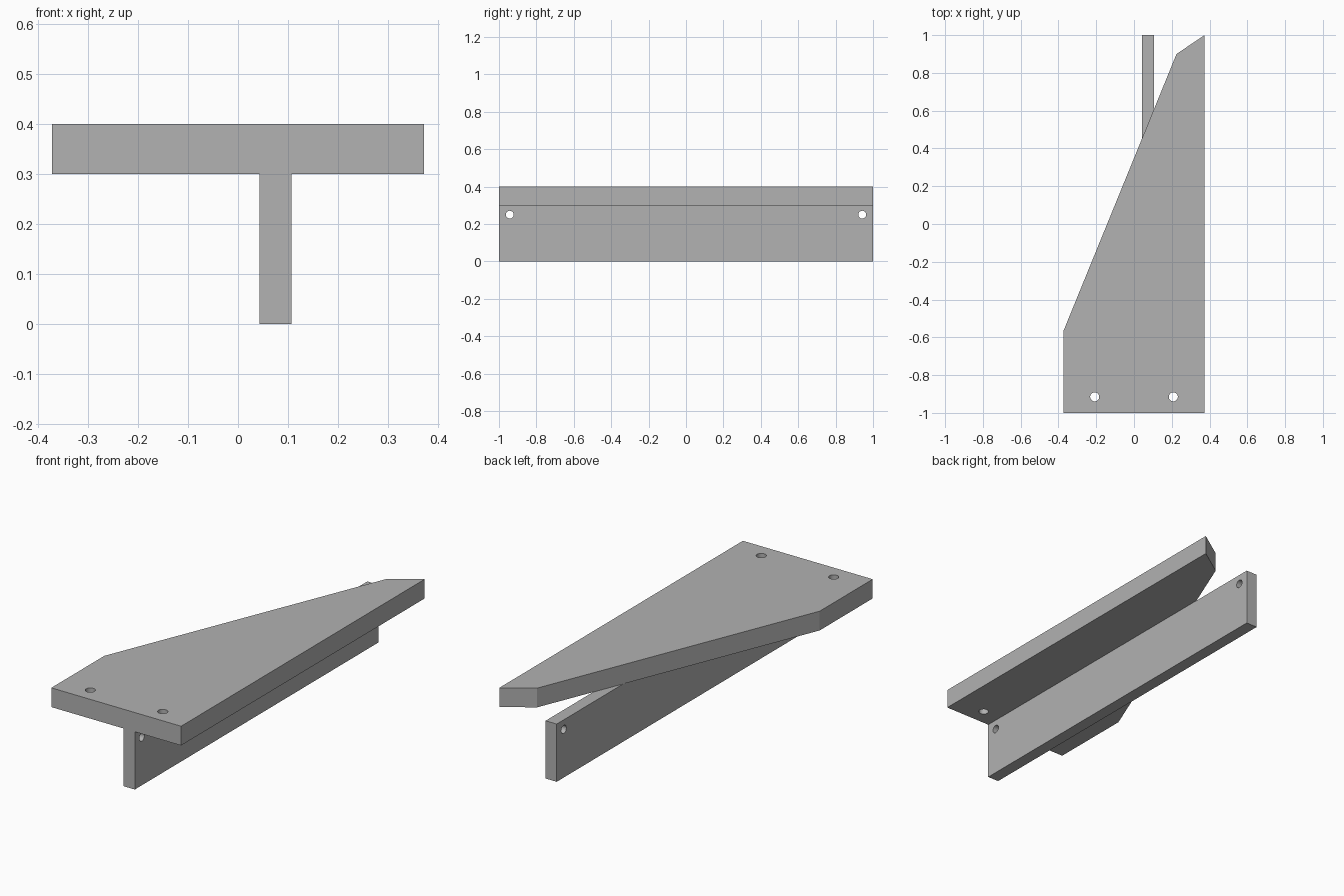
import bpy
import bmesh
from math import pi
from mathutils import Matrix, Vector

cube = bpy.data.objects.get("Cube")
if cube:
    bpy.data.objects.remove(cube, do_unlink=True)

grey = bpy.data.materials.new("plain grey")
grey.use_nodes = True
colour = (0.445, 0.445, 0.445, 1)
grey.diffuse_color = colour
grey.node_tree.nodes["Principled BSDF"].inputs["Base Color"].default_value = colour


def make_object(name, bm):
    bmesh.ops.recalc_face_normals(bm, faces=bm.faces)
    mesh = bpy.data.meshes.new(name)
    bm.to_mesh(mesh)
    bm.free()
    mesh.materials.append(grey)
    obj = bpy.data.objects.new(name, mesh)
    bpy.context.collection.objects.link(obj)
    return obj


def prism(name, outline, bottom, top):
    """Extrude a plan outline upwards."""
    bm = bmesh.new()
    face = bm.faces.new([bm.verts.new((x, y, bottom)) for x, y in outline])
    result = bmesh.ops.extrude_face_region(bm, geom=[face])
    verts = [v for v in result["geom"] if isinstance(v, bmesh.types.BMVert)]
    bmesh.ops.translate(bm, verts=verts, vec=(0, 0, top - bottom))
    return make_object(name, bm)


def drill(obj, centres, radius, rotation):
    """Cut round through holes at the given centres."""
    bm = bmesh.new()
    for centre in centres:
        bmesh.ops.create_cone(bm, cap_ends=True, segments=32, radius1=radius,
                              radius2=radius, depth=0.3,
                              matrix=Matrix.Translation(Vector(centre)) @ rotation)
    cutter = make_object(obj.name + "_hole_cutter", bm)
    cutter.hide_render = True
    mod = obj.modifiers.new("holes", "BOOLEAN")
    mod.operation = "DIFFERENCE"
    mod.solver = "EXACT"
    mod.object = cutter
    bpy.ops.object.select_all(action="DESELECT")
    obj.select_set(True)
    bpy.context.view_layer.objects.active = obj
    bpy.ops.object.modifier_apply(modifier=mod.name)
    bpy.data.objects.remove(cutter, do_unlink=True)
    bpy.ops.object.shade_smooth_by_angle(angle=pi / 9)


# Tapered top plate with two vertical holes near the front edge
plate = prism("top_plate", [(-0.373, -1), (0.373, -1), (0.373, 1),
                            (0.225, 0.9), (-0.373, -0.565)], 0.3, 0.4)
drill(plate, [(side * 0.208, -0.915, 0.35) for side in (-1, 1)], 0.024,
      Matrix.Identity(4))

# Upright rib with a sideways hole near each end
rib = prism("upright_rib", [(0.043, -1), (0.107, -1), (0.107, 1), (0.043, 1)], 0, 0.3)
drill(rib, [(0.075, end * 0.942, 0.25) for end in (-1, 1)], 0.021,
      Matrix.Rotation(pi / 2, 4, "Y"))
